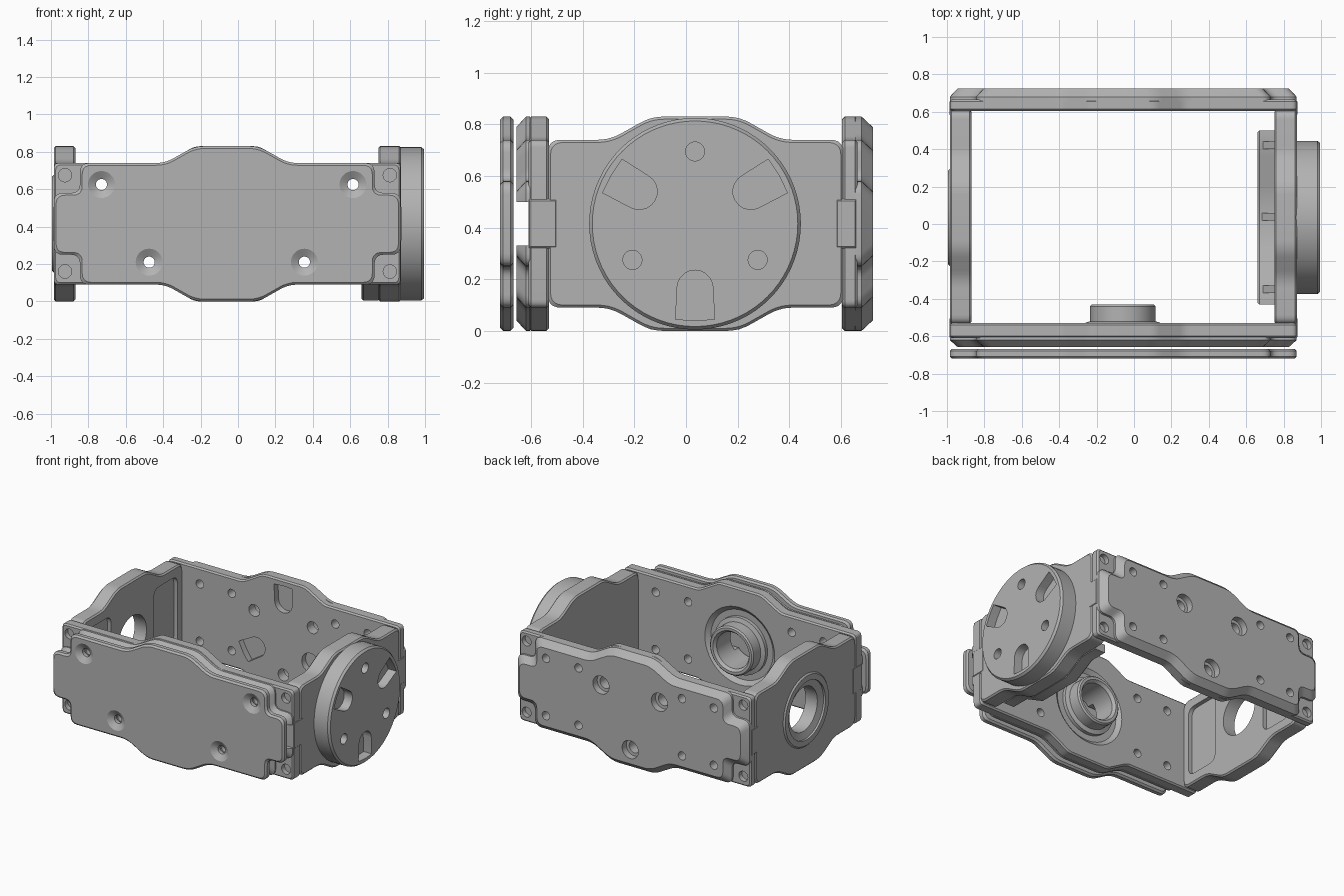
import bpy, bmesh
from math import sin, cos, pi, radians
from mathutils import Vector

old = bpy.data.objects.get("Cube")
if old:
    bpy.data.objects.remove(old, do_unlink=True)

GREY = (0.45, 0.45, 0.45, 1)
mat = bpy.data.materials.new("machined grey")
mat.use_nodes = True
mat.diffuse_color = GREY
mat.node_tree.nodes["Principled BSDF"].inputs["Base Color"].default_value = GREY

MID = 0.415           # height of the centre line
CX, CY = -0.06, 0.035  # centre of the frame


def offset(poly, d):
    """Move a counter-clockwise outline inwards by d."""
    out = []
    for i, p in enumerate(poly):
        e1 = (p - poly[i - 1]).normalized()
        e2 = (poly[(i + 1) % len(poly)] - p).normalized()
        n1, n2 = Vector((-e1.y, e1.x)), Vector((-e2.y, e2.x))
        out.append(p + (n1 + n2) * d / (1 + n1.dot(n2)))
    return out


def rounded(poly, r, n=5):
    if r == 0:
        return poly
    out = []
    for i, p in enumerate(poly):
        a, b = poly[i - 1] - p, poly[(i + 1) % len(poly)] - p
        a = p + a.normalized() * min(r, a.length * 0.45)
        b = p + b.normalized() * min(r, b.length * 0.45)
        for k in range(n + 1):
            t = k / n
            out.append(a * (1 - t) ** 2 + p * 2 * t * (1 - t) + b * t * t)
    return out


def loft(bm, axis, poly, levels, r=0.0):
    """Closed solid through (depth, inset) levels of one outline."""
    poly = [Vector(p) for p in poly]
    rings = []
    for d, inset in levels:
        ring = rounded(offset(poly, inset), r)
        rings.append([bm.verts.new((d, p.x, p.y) if axis == "x" else (p.x, d, p.y))
                      for p in ring])
    faces = [bm.faces.new(rings[0]), bm.faces.new(rings[-1])]
    n = len(rings[0])
    for a, b in zip(rings, rings[1:]):
        for i in range(n):
            j = (i + 1) % n
            faces.append(bm.faces.new((a[i], a[j], b[j], b[i])))
    bmesh.ops.recalc_face_normals(bm, faces=faces)


def finish(name, bm):
    me = bpy.data.meshes.new(name)
    bm.to_mesh(me)
    bm.free()
    me.materials.append(mat)
    ob = bpy.data.objects.new(name, me)
    bpy.context.collection.objects.link(ob)
    return ob


def solid(name, axis, poly, levels, r=0.0):
    bm = bmesh.new()
    loft(bm, axis, poly, levels, r)
    return finish(name, bm)


def cut(ob, axis, shapes):
    """Remove several (outline, levels, radius) solids from an object."""
    for shape in shapes:
        cutter = solid("cutter", axis, *shape)
        cutter.hide_render = True
        mod = ob.modifiers.new("cut", "BOOLEAN")
        mod.operation, mod.solver, mod.object = "DIFFERENCE", "EXACT", cutter
        bpy.context.view_layer.objects.active = ob
        bpy.ops.object.modifier_apply(modifier=mod.name)
        bpy.data.objects.remove(cutter, do_unlink=True)


def circle(u, v, r, n=32):
    return [(u + r * cos(2 * pi * i / n), v + r * sin(2 * pi * i / n)) for i in range(n)]


def rect(u0, u1, v0, v1):
    return [(u0, v0), (u1, v0), (u1, v1), (u0, v1)]


def slab(d0, d1, e=0.01):
    return [(d0, e), (d0 + e, 0), (d1 - e, 0), (d1, e)]


def outline(u0, u1, c, notch=0):
    """Plate with a bump above and below, and optional corner notches."""
    right = [(u1, 0.74)]
    left = [(u0, 0.74)]
    if notch:
        right = [(u1, 0.58), (u1 - notch, 0.58), (u1 - notch, 0.74)]
        left = [(u0 + notch, 0.74), (u0 + notch, 0.58), (u0, 0.58)]
    top = right + [(c + 0.33, 0.74), (c + 0.17, 0.83),
                   (c - 0.17, 0.83), (c - 0.33, 0.74)] + left
    return top + [(u, 2 * MID - v) for u, v in reversed(top)]


def around(c, angle, r):
    return c + r * cos(radians(angle)), MID + r * sin(radians(angle))


def slot(c, angle):
    """Radial pocket with a round inner end."""
    a = radians(angle)
    local = [(0.37, -0.075), (0.375, 0), (0.37, 0.075)]
    local += [(0.25 - 0.07 * sin(pi * k / 10), 0.07 * cos(pi * k / 10)) for k in range(11)]
    return [(c + u * cos(a) - v * sin(a), MID + u * sin(a) + v * cos(a)) for u, v in local]


X0, X1 = -0.985, 0.87
hole_xs, hole_zs = (-0.73, -0.475, 0.355, 0.615), (0.21, 0.625)
screws = [(x, z) for x in (-0.925, 0.812) for z in (0.16, 0.675)]
small_holes = [(x, z) for x in hole_xs for z in hole_zs]


def through(points, r, d0, d1):
    return [(circle(x, z, r, 20), [(d0, 0), (d1, 0)]) for x, z in points]


# Front cover with countersunk holes
cover = solid("front_cover", "y", outline(X0, X1, CX, 0.14), slab(-0.72, -0.668, 0.012), 0.05)
cut(cover, "y", [(circle(x, z, 0.072), [(-0.73, 0), (-0.72, 0), (-0.695, 0.042), (-0.6, 0.042)])
                 for x, z in [(-0.73, 0.625), (0.615, 0.625), (-0.475, 0.21), (0.355, 0.21)]])

# Front wall: base, raised rails and bearing sleeve
front = solid("front_wall", "y", outline(X0, X1, CX), slab(-0.61, -0.53), 0.03)
cut(front, "y", through(small_holes, 0.03, -0.7, -0.4) + through(screws, 0.036, -0.7, -0.575)
    + [(circle(CX, MID, 0.28, 48), [(-0.555, 0.03), (-0.53, 0), (-0.5, 0)]),
       (circle(CX, MID, 0.13, 48), [(-0.8, 0), (-0.4, 0)])])
rails = solid("front_rails", "y", outline(X0, X1, CX, 0.14),
              [(-0.657, 0.04), (-0.62, 0), (-0.605, 0)], 0.05)
cut(rails, "y", through(small_holes, 0.03, -0.7, -0.5)
    + [(rect(-1.2, 1.2, 0.33, 0.5), [(-0.8, 0), (-0.61, 0)]),
       (circle(CX, MID, 0.13, 48), [(-0.8, 0), (-0.4, 0)])])
sleeve = solid("front_sleeve", "y", circle(CX, MID, 0.205, 48),
               [(-0.6, 0), (-0.53, 0), (-0.52, 0.03), (-0.44, 0.03), (-0.43, 0.04)])
cut(sleeve, "y", [(circle(CX, MID, 0.15, 48), [(-0.8, 0.02), (-0.45, 0.02), (-0.4, -0.02)])])

# Back wall: base and raised chamfered panel
back = solid("back_wall", "y", outline(X0, X1, CX), slab(0.605, 0.665), 0.03)
panel = solid("back_panel", "y", outline(X0, X1, CX, 0.14),
              [(0.655, 0), (0.68, 0), (0.725, 0.042)], 0.05)
big = [around(CX, a, 0.27) for a in (30, 150, 270)]
drill = through(small_holes, 0.03, 0.5, 0.8)
drill += [(circle(x, z, 0.065), [(0.5, 0.022), (0.675, 0.022), (0.676, 0), (0.8, 0)]) for x, z in big]
cut(back, "y", drill + through(screws, 0.036, 0.63, 0.8)
    + [(slot(CX, a), [(0.5, 0), (0.65, 0)]) for a in (90, 210, 330)])
cut(panel, "y", drill)

# Right wall with bearing opening and inner pockets
right = solid("right_wall", "x", outline(-0.535, 0.61, CY), slab(-0.985, -0.87), 0.05)
ring = solid("right_bearing_ring", "x", circle(CY, MID, 0.26, 48),
             [(-0.995, 0.01), (-0.985, 0), (-0.95, 0)])
bore = [(circle(CY, MID, 0.21, 48), [(-1.1, 0), (-0.98, 0), (-0.965, 0.05), (-0.8, 0.05)])]
cut(right, "x", bore + [(rect(a, b, 0.16, 0.67), [(-0.9, 0), (-0.8, 0)], 0.06)
                        for a, b in ((-0.48, -0.21), (0.28, 0.55))])
cut(ring, "x", bore)

# Left wall, disc mount and lower flange
solid("left_wall", "x", outline(-0.535, 0.61, CY), slab(0.75, 0.872), 0.05)
disc = solid("disc_mount", "x", circle(CY, MID, 0.41, 72),
             [(0.86, 0), (0.98, 0), (0.995, 0.012)])
pins = [around(CY, a, 0.28) for a in (90, 210, 330)]
cut(disc, "x", [(slot(CY, a), [(0.93, 0), (1.1, 0)]) for a in (30, 150, 270)]
    + through(pins, 0.037, 0.94, 1.1))

lower = [(-0.43, 0.09), (CY - 0.33, 0.09), (CY - 0.17, 0.005),
         (CY + 0.17, 0.005), (CY + 0.33, 0.09), (0.5, 0.09)]
solid("left_flange", "x", lower + [(u, v + 0.06) for u, v in reversed(lower)], slab(0.66, 0.76))
bm = bmesh.new()
for y, z in ((-0.35, 0.14), (0.04, 0.06), (0.42, 0.14)):
    loft(bm, "y", [(0.68, z), (0.76, z), (0.76, z + 0.08)], [(y - 0.02, 0), (y + 0.02, 0)])
finish("flange_ribs", bm)

# Locking tabs at the ends of both side walls
for name, x0, x1 in (("right_tabs", -0.987, -0.88), ("left_tabs", 0.76, 0.874)):
    bm = bmesh.new()
    for y0, y1 in ((-0.61, -0.5), (0.58, 0.66)):
        loft(bm, "x", rect(y0, y1, 0.32, 0.51), slab(x0, x1, 0.006))
    finish(name, bm)

# Smooth curved walls, keep edges sharp
for ob in bpy.context.scene.objects:
    ob.select_set(ob.type == "MESH")
bpy.ops.object.shade_smooth_by_angle(angle=radians(30))
